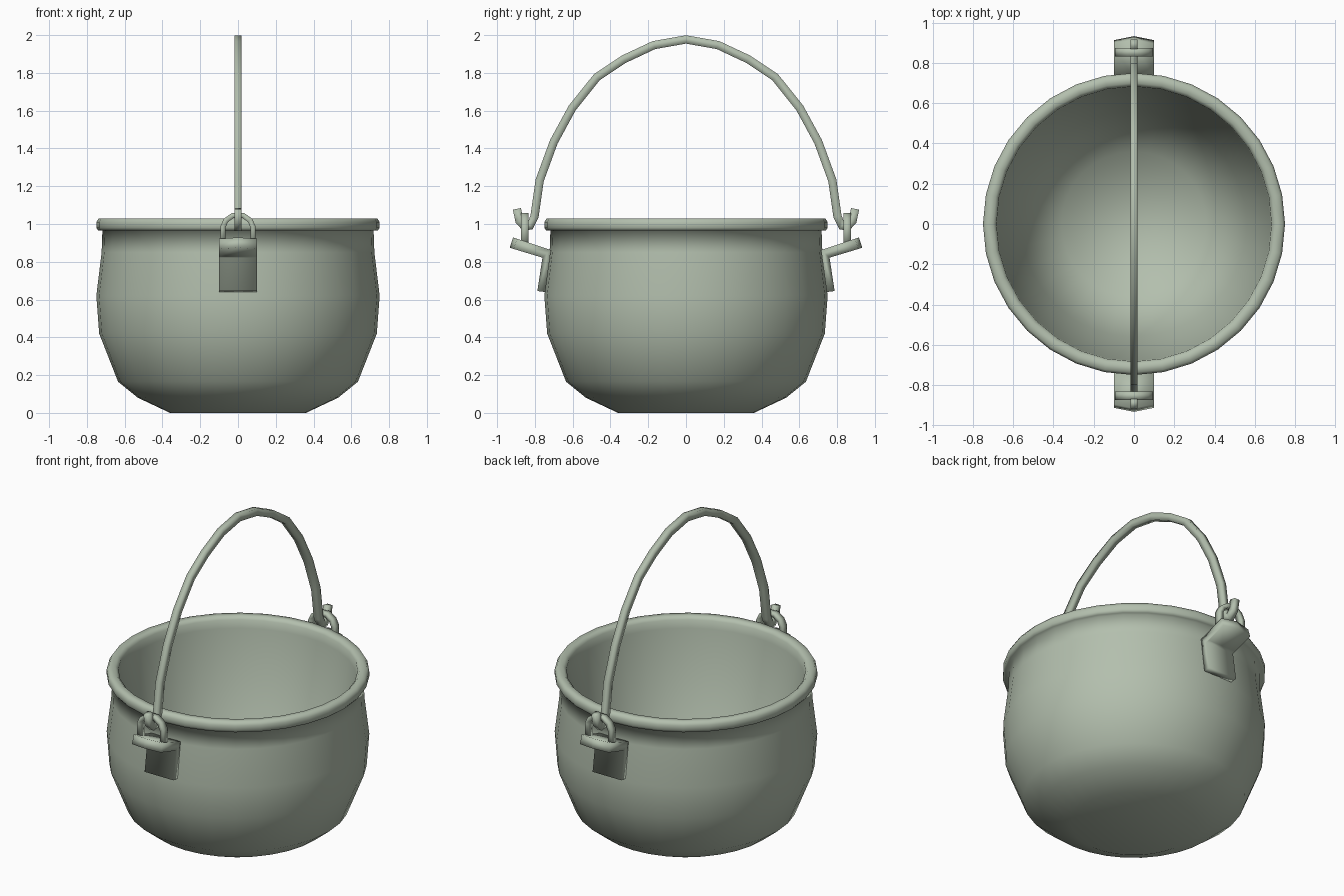
import bpy, bmesh, math
from mathutils import Vector

cube = bpy.data.objects.get("Cube")
if cube:
    bpy.data.objects.remove(cube, do_unlink=True)

metal = bpy.data.materials.new("grey_green_metal")
metal.use_nodes = True
COLOUR = (0.45, 0.52, 0.42, 1)
metal.diffuse_color = COLOUR
metal.node_tree.nodes["Principled BSDF"].inputs["Base Color"].default_value = COLOUR


def finish(bm, name):
    bmesh.ops.recalc_face_normals(bm, faces=bm.faces)
    mesh = bpy.data.meshes.new(name)
    bm.to_mesh(mesh)
    bm.free()
    mesh.shade_smooth()
    mesh.materials.append(metal)
    obj = bpy.data.objects.new(name, mesh)
    bpy.context.collection.objects.link(obj)


def lathe(name, profile, sides=32):
    """Spin a profile about z and close its two open ends with flat discs."""
    bm = bmesh.new()
    verts = [bm.verts.new((r, 0, z)) for r, z in profile]
    edges = [bm.edges.new(pair) for pair in zip(verts, verts[1:])]
    bmesh.ops.spin(bm, geom=verts + edges, cent=(0, 0, 0), axis=(0, 0, 1),
                   angle=math.tau, steps=sides, use_duplicate=False)
    bmesh.ops.remove_doubles(bm, verts=bm.verts, dist=0.0005)
    bmesh.ops.holes_fill(bm, edges=[e for e in bm.edges if e.is_boundary], sides=0)
    finish(bm, name)


def rod(name, path, normal, width, depth):
    """Four-sided bar swept along a path lying in the plane with this normal."""
    bm = bmesh.new()
    pts = [Vector(p) for p in path]
    normal = Vector(normal)
    rings = []
    for i, p in enumerate(pts):
        into = (p - pts[i - 1]).normalized() if i else Vector()
        out = (pts[i + 1] - p).normalized() if i < len(pts) - 1 else Vector()
        side = (into + out).normalized().cross(normal)
        rings.append([bm.verts.new(p + a * width * normal + b * depth * side)
                      for a, b in ((1, 1), (-1, 1), (-1, -1), (1, -1))])
    for a, b in zip(rings, rings[1:]):
        for k in range(4):
            n = (k + 1) % 4
            bm.faces.new((a[k], a[n], b[n], b[k]))
    bm.faces.new(rings[0])
    bm.faces.new(rings[-1])
    finish(bm, name)


def bracket(name, s):
    """Bent strip with a slightly pointed shelf end."""
    section = [(0.745, 0.64), (0.787, 0.645), (0.76, 0.822), (0.78, 0.828),
               (0.913, 0.868), (0.895, 0.922), (0.715, 0.862)]
    bm = bmesh.new()
    rows = []
    for x in (-0.1, 0, 0.1):
        row = []
        for i, (y, z) in enumerate(section):
            if x == 0 and i in (4, 5):
                y, z = y + 0.02, z + 0.007
            row.append(bm.verts.new((x, s * y, z)))
        rows.append(row)
    count = len(section)
    for a, b in zip(rows, rows[1:]):
        for k in range(count):
            n = (k + 1) % count
            bm.faces.new((a[k], a[n], b[n], b[k]))
    bm.faces.new(rows[0])
    bm.faces.new(rows[-1])
    finish(bm, name)


# Pot body with rolled rim and tapering inner wall
lathe("pot", [(0.36, 0), (0.53, 0.08), (0.635, 0.165), (0.735, 0.42),
              (0.75, 0.62), (0.722, 0.85), (0.718, 0.965), (0.74, 0.965),
              (0.75, 0.98), (0.75, 1.01), (0.738, 1.03), (0.70, 1.03),
              (0.683, 1.012), (0.68, 0.96), (0.56, 0.45), (0.36, 0.05)])

# Bail handle with a hooked end on each side
half = [(0.895, 1.08), (0.882, 1.015), (0.855, 0.985), (0.825, 0.99),
        (0.802, 1.04), (0.775, 1.23), (0.7, 1.435), (0.602, 1.615),
        (0.472, 1.777), (0.33, 1.872), (0.17, 1.947)]
arc = half + [(0, 1.977)] + [(-y, z) for y, z in reversed(half)]
rod("bail_handle", [(0, y, z) for y, z in arc], (1, 0, 0), 0.018, 0.022)

# Brackets and staple loops, front and back
for side, s in (("front", -1), ("back", 1)):
    bracket(side + "_bracket", s)
    leg = [(-0.08, 0.885), (-0.08, 0.985), (-0.063, 1.02), (-0.028, 1.045)]
    loop = leg + [(-x, z) for x, z in reversed(leg)]
    rod(side + "_loop", [(x, s * 0.853, z) for x, z in loop], (0, 1, 0), 0.02, 0.014)
